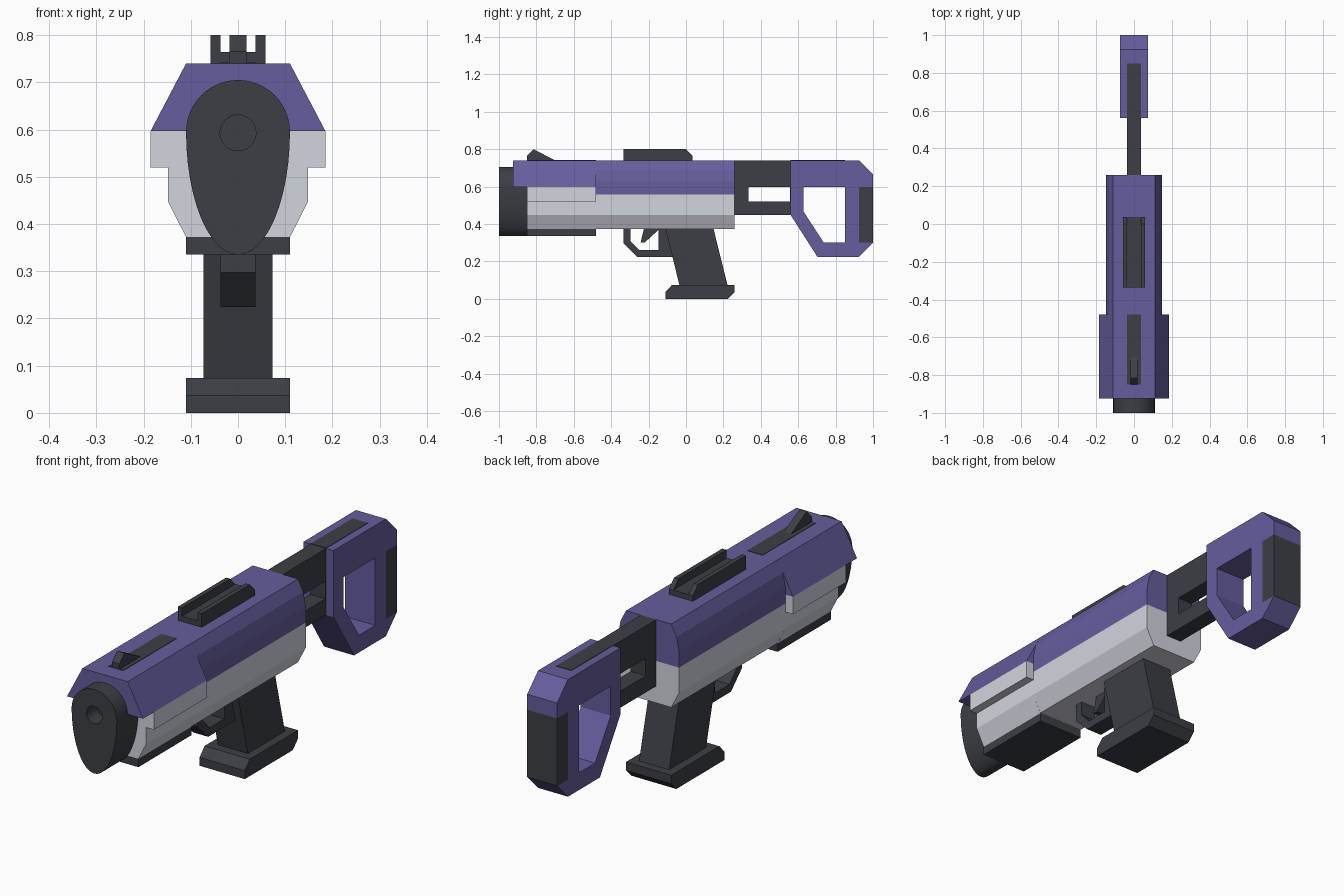
import bpy, bmesh
from math import sin, cos, pi, radians

if "Cube" in bpy.data.objects:
    bpy.data.objects.remove(bpy.data.objects["Cube"])


def material(name, rgb):
    m = bpy.data.materials.new(name)
    m.diffuse_color = (*rgb, 1)
    m.use_nodes = True
    m.node_tree.nodes["Principled BSDF"].inputs["Base Color"].default_value = m.diffuse_color
    return m


PURPLE = material("purple", (0.13, 0.11, 0.34))
WHITE = material("pale_grey", (0.65, 0.66, 0.73))
DARK = material("dark_grey", (0.045, 0.049, 0.058))


def prism(name, loops, axis, a, b, mat, smooth=False):
    """Extrude an outline (plus optional hole loops) along x or y from a to b."""
    place = (lambda u, v: (a, u, v)) if axis == 'x' else (lambda u, v: (u, a, v))
    bm = bmesh.new()
    edges = []
    for loop in loops:
        vs = [bm.verts.new(place(*p)) for p in loop]
        edges += [bm.edges.new((vs[i - 1], vs[i])) for i in range(len(vs))]
    if len(loops) == 1:
        bm.faces.new(vs)
    else:
        bmesh.ops.triangle_fill(bm, edges=edges, use_beauty=True)
    ext = bmesh.ops.extrude_face_region(bm, geom=bm.faces[:], use_keep_orig=True)
    moved = [g for g in ext["geom"] if isinstance(g, bmesh.types.BMVert)]
    bmesh.ops.translate(bm, verts=moved, vec=(b - a, 0, 0) if axis == 'x' else (0, b - a, 0))
    bmesh.ops.recalc_face_normals(bm, faces=bm.faces[:])
    me = bpy.data.meshes.new(name)
    bm.to_mesh(me)
    bm.free()
    me.materials.append(mat)
    ob = bpy.data.objects.new(name, me)
    bpy.context.collection.objects.link(ob)
    if smooth:
        bpy.ops.object.select_all(action='DESELECT')
        ob.select_set(True)
        bpy.context.view_layer.objects.active = ob
        bpy.ops.object.shade_smooth_by_angle(angle=radians(30))
    return ob


def side(name, w, mat, *loops):
    """Side profile (y, z), centred on x with half width w."""
    return prism(name, loops, 'x', -w, w, mat)


def cross(name, half, y0, y1, mat):
    """Right half of a front section (x, z), mirrored and run along y."""
    return prism(name, [half + [(-x, z) for x, z in reversed(half)]], 'y', y0, y1, mat)


def rect(u0, u1, v0, v1):
    return [(u0, v0), (u1, v0), (u1, v1), (u0, v1)]


def circle(r, z, n=32):
    return [(r * cos(2 * pi * i / n), z + r * sin(2 * pi * i / n)) for i in range(n)]


# Muzzle: teardrop plate with a recessed bore
drop = [(0.11 * cos(t), 0.595 + (0.11 if sin(t) > 0 else 0.26) * sin(t))
        for t in (2 * pi * i / 48 for i in range(48))]
prism("muzzle", [drop, circle(0.038, 0.593)], 'y', -1.0, -0.85, DARK, True)
prism("bore_plug", [circle(0.038, 0.593)], 'y', -0.925, -0.85, DARK, True)

# Front housing
cross("front_upper_shell", [(0.11, 0.74), (0.185, 0.597)], -0.925, -0.48, PURPLE)
cross("front_lower_shell", [(0.185, 0.597), (0.185, 0.52), (0.148, 0.52),
                            (0.148, 0.447), (0.11, 0.372)], -0.85, -0.48, WHITE)
cross("front_under_rail", [(0.11, 0.372), (0.11, 0.335)], -0.85, -0.48, DARK)

# Main body
cross("body_upper", [(0.11, 0.74), (0.136, 0.69), (0.148, 0.63), (0.148, 0.558)],
      -0.48, 0.26, PURPLE)
cross("body_lower", [(0.148, 0.558), (0.148, 0.447), (0.11, 0.373)], -0.48, 0.26, WHITE)

# Sights and top rail
side("front_sight_strip", 0.037, DARK, rect(-0.85, -0.48, 0.72, 0.742))
side("front_sight", 0.018, DARK, [(-0.85, 0.74), (-0.85, 0.765), (-0.815, 0.80), (-0.70, 0.74)])
side("top_rail_floor", 0.058, DARK, rect(-0.335, 0.035, 0.74, 0.764))
wall = [(-0.335, 0.764), (0.035, 0.764), (0, 0.80), (-0.335, 0.80)]
for s, label in ((-1, "left"), (1, "right")):
    prism("top_rail_wall_" + label, [wall], 'x', s * 0.037, s * 0.058, DARK)

# Grip and its base
side("grip", 0.073, DARK, [(-0.11, 0.375), (0.147, 0.375), (0.222, 0.073), (-0.035, 0.073)])
side("grip_base", 0.11, DARK, [(-0.11, 0), (-0.11, 0.037), (-0.075, 0.074),
                               (0.26, 0.074), (0.26, 0.037), (0.224, 0)])

# Trigger and guard
side("trigger_guard", 0.037, DARK,
     [(-0.335, 0.375), (-0.335, 0.297), (-0.26, 0.224), (-0.07, 0.224), (-0.07, 0.375),
      (-0.148, 0.375), (-0.148, 0.26), (-0.25, 0.26), (-0.298, 0.31), (-0.298, 0.375)])
side("trigger", 0.018, DARK, [(-0.225, 0.375), (-0.243, 0.30), (-0.222, 0.30), (-0.14, 0.375)])

# Stock: slotted arm, open frame, butt pad and top inlay
side("stock_arm", 0.037, DARK, rect(0.26, 0.56, 0.447, 0.74),
     rect(0.333, 0.555, 0.52, 0.597))
side("stock_frame", 0.073, PURPLE,
     [(0.56, 0.74), (0.925, 0.74), (1, 0.665), (1, 0.597), (0.925, 0.597), (0.925, 0.30),
      (1, 0.30), (0.925, 0.224), (0.703, 0.224), (0.56, 0.447)],
     [(0.628, 0.597), (0.85, 0.597), (0.85, 0.30), (0.737, 0.30), (0.628, 0.467)])
side("butt_pad", 0.073, DARK, rect(0.925, 1, 0.30, 0.597))
side("stock_inlay", 0.037, DARK, rect(0.56, 0.85, 0.72, 0.742))
